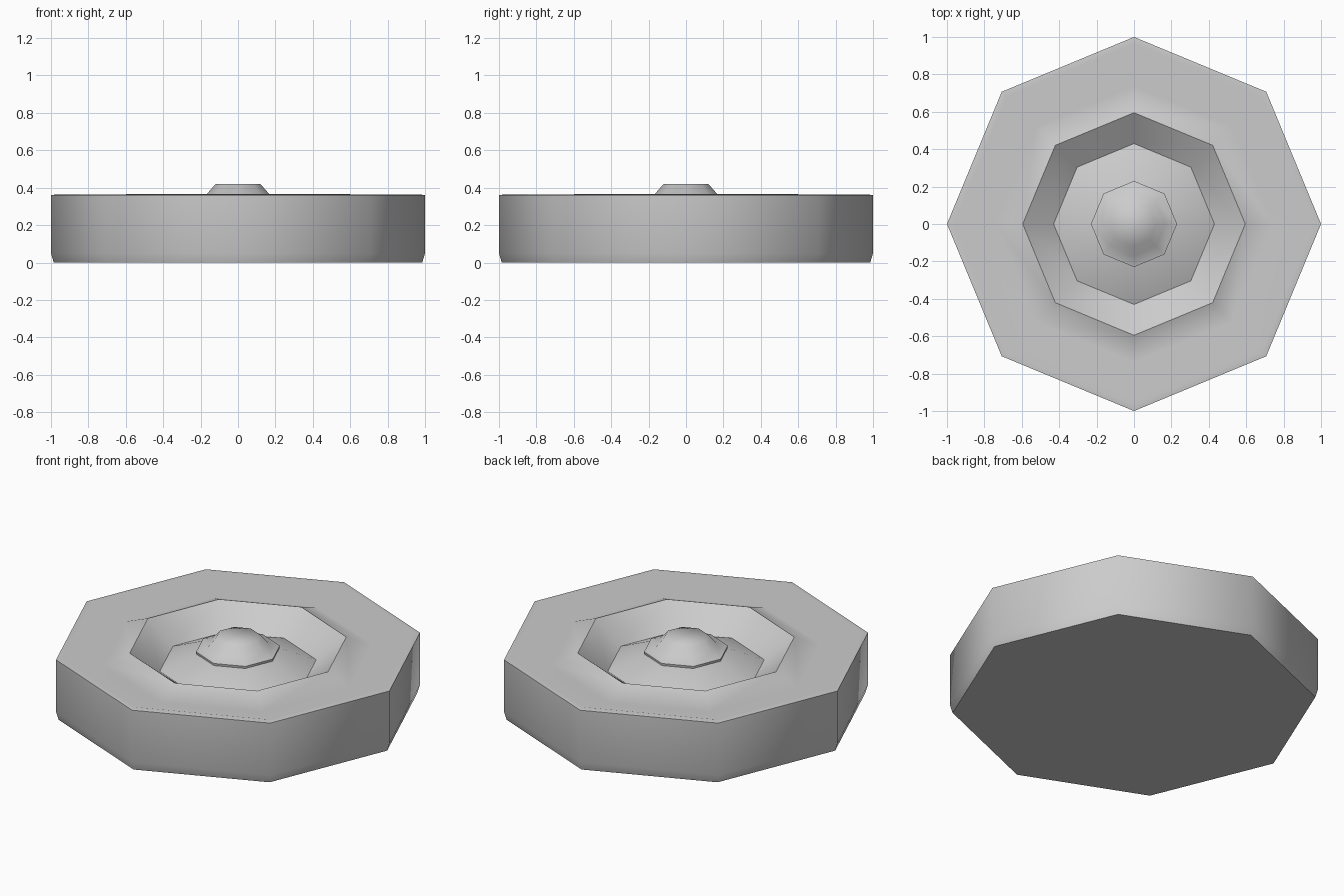
import bpy, bmesh, math

if "Cube" in bpy.data.objects:
    bpy.data.objects.remove(bpy.data.objects["Cube"])

SIDES = 8


def lathe(name, profile, close_bottom=True, close_top=True, angle=40):
    """Spin (radius, z) points round z as an eight-sided solid."""
    bm = bmesh.new()
    rings = []
    for r, z in profile:
        if r == 0:
            rings.append([bm.verts.new((0, 0, z))] * SIDES)
        else:
            rings.append([bm.verts.new((r * math.cos(2 * math.pi * i / SIDES),
                                        r * math.sin(2 * math.pi * i / SIDES), z))
                          for i in range(SIDES)])
    for a, b in zip(rings, rings[1:]):
        for i in range(SIDES):
            j = (i + 1) % SIDES
            vs = [a[i], a[j], b[j], b[i]]
            bm.faces.new(list(dict.fromkeys(vs)))
    if close_bottom:
        bm.faces.new(rings[0][::-1])
    if close_top:
        bm.faces.new(rings[-1])
    bmesh.ops.recalc_face_normals(bm, faces=bm.faces)
    me = bpy.data.meshes.new(name)
    bm.to_mesh(me)
    bm.free()
    ob = bpy.data.objects.new(name, me)
    bpy.context.collection.objects.link(ob)
    bpy.context.view_layer.objects.active = ob
    ob.select_set(True)
    bpy.ops.object.shade_smooth_by_angle(angle=math.radians(angle))
    ob.select_set(False)
    return ob


# Body: bevelled foot, straight wall, shallow trough, ridge, deep trough, hump
lathe("dish_body", [(0.985, 0), (1.0, 0.05), (1.0, 0.36), (0.965, 0.365),
                    (0.74, 0.31), (0.595, 0.367), (0.43, 0.245), (0.22, 0.335)],
      angle=60)

# Central knob with a thin flared brim
lathe("center_knob", [(0.228, 0.33), (0.23, 0.345), (0.168, 0.365),
                      (0.12, 0.42)], angle=60)
